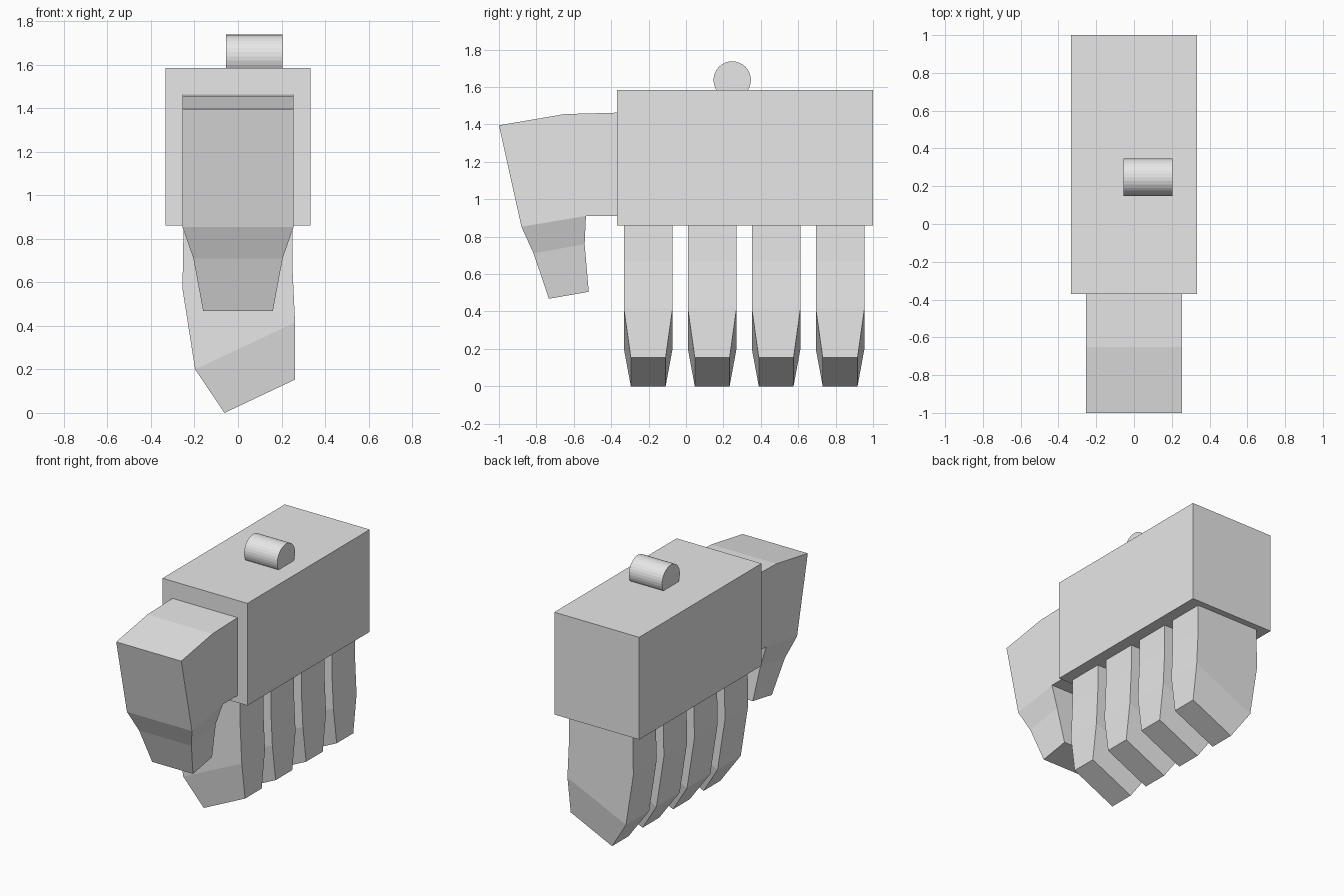
import bpy, bmesh
from math import pi
from mathutils import Matrix

cube = bpy.data.objects.get("Cube")
if cube:
    bpy.data.objects.remove(cube, do_unlink=True)

grey = bpy.data.materials.new("light_grey")
grey.use_nodes = True
colour = (0.8, 0.8, 0.8, 1)
grey.diffuse_color = colour
grey.node_tree.nodes["Principled BSDF"].inputs["Base Color"].default_value = colour


def finish(name, bm):
    bmesh.ops.recalc_face_normals(bm, faces=bm.faces)
    mesh = bpy.data.meshes.new(name)
    bm.to_mesh(mesh)
    bm.free()
    mesh.materials.append(grey)
    obj = bpy.data.objects.new(name, mesh)
    bpy.context.collection.objects.link(obj)
    return obj


def loft(name, sections):
    """Join four-cornered sections into a closed solid."""
    bm = bmesh.new()
    rings = [[bm.verts.new(p) for p in s] for s in sections]
    for a, b in zip(rings, rings[1:]):
        for i in range(4):
            j = (i + 1) % 4
            bm.faces.new((a[i], a[j], b[j], b[i]))
    bm.faces.new(rings[0])
    bm.faces.new(rings[-1])
    return finish(name, bm)


# Palm block
bm = bmesh.new()
bmesh.ops.create_cube(bm, size=1, matrix=Matrix.Translation((0, 0.315, 1.222))
                      @ Matrix.Diagonal((0.666, 1.37, 0.725, 1)))
finish("palm", bm)

# Round stub on top of the palm
bm = bmesh.new()
bmesh.ops.create_cone(bm, cap_ends=True, segments=32, radius1=0.1, radius2=0.1,
                      depth=0.26, matrix=Matrix.Translation((0.075, 0.247, 1.637))
                      @ Matrix.Rotation(pi / 2, 4, "Y"))
finish("top_stub", bm)

# Curled fingers: outer (x, z), inner (x, z), half thickness
finger = [((-0.25, 0.87), (0.25, 0.87), 0.13),
          ((-0.255, 0.57), (0.25, 0.67), 0.13),
          ((-0.197, 0.2), (0.262, 0.415), 0.13),
          ((-0.062, 0), (0.262, 0.153), 0.093)]
for n in range(4):
    y = -0.202 + n * 0.342
    loft(f"finger_{n + 1}",
         [[(a[0], y - h, a[1]), (b[0], y - h, b[1]),
           (b[0], y + h, b[1]), (a[0], y + h, a[1])] for a, b, h in finger])

# Thumb base: flat-sided block with a sloping top
side = [(-0.36, 0.91), (-0.36, 1.463), (-0.65, 1.455),
        (-1, 1.395), (-0.88, 0.853), (-0.535, 0.91)]
bm = bmesh.new()
face = bm.faces.new([bm.verts.new((-0.255, y, z)) for y, z in side])
out = bmesh.ops.extrude_face_region(bm, geom=[face], use_keep_orig=True)
bmesh.ops.translate(bm, vec=(0.51, 0, 0),
                    verts=[v for v in out["geom"] if isinstance(v, bmesh.types.BMVert)])
finish("thumb_base", bm)

# Thumb tip: outer (y, z), inner (y, z), half width
tip = [((-0.88, 0.853), (-0.535, 0.91), 0.255),
       ((-0.815, 0.71), (-0.542, 0.76), 0.205),
       ((-0.733, 0.468), (-0.52, 0.505), 0.16)]
loft("thumb_tip",
     [[(-w, a[0], a[1]), (w, a[0], a[1]),
       (w, b[0], b[1]), (-w, b[0], b[1])] for a, b, w in tip])
